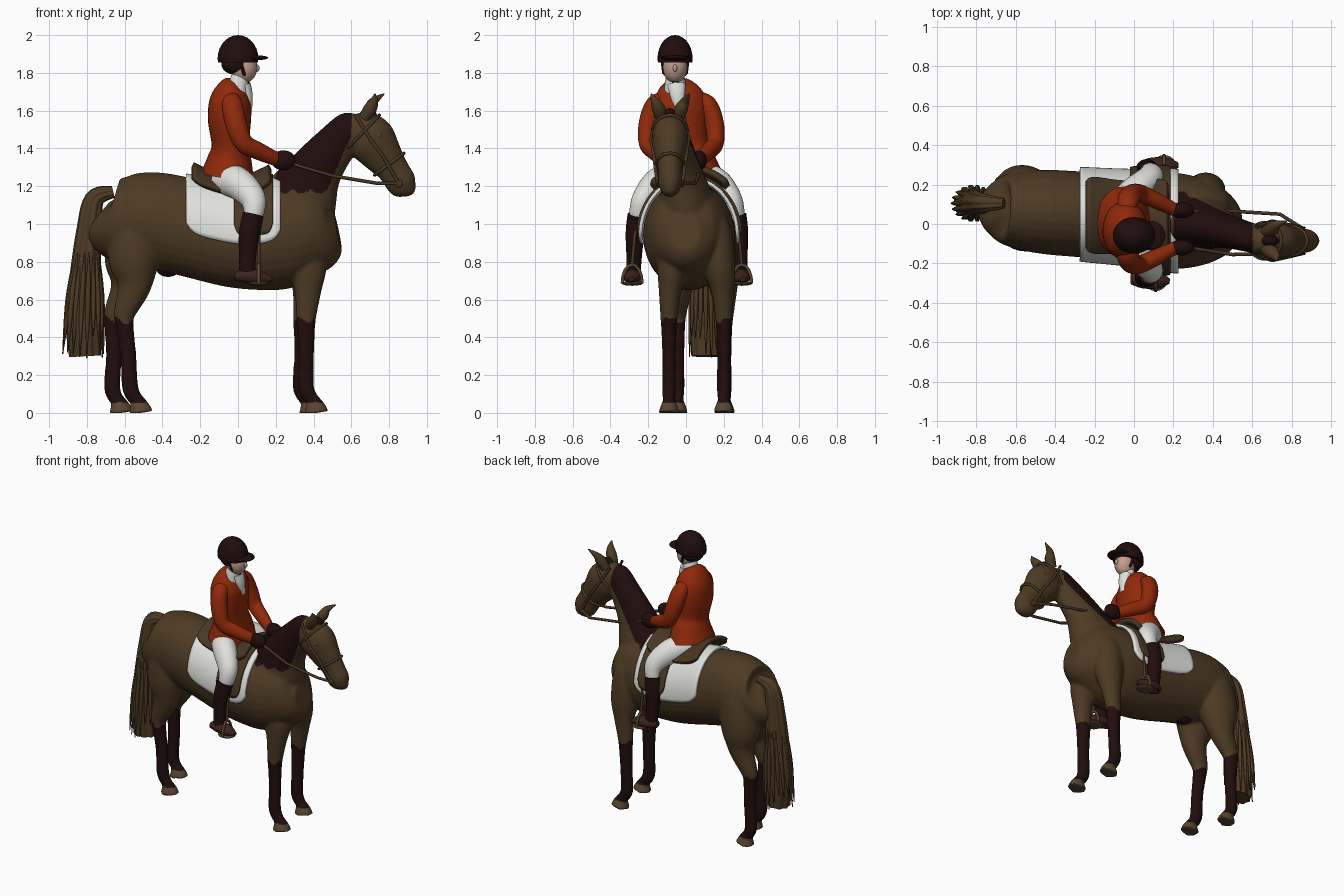
import bpy, bmesh, math, random
from mathutils import Vector, Matrix

random.seed(4)
if "Cube" in bpy.data.objects:
    bpy.data.objects.remove(bpy.data.objects["Cube"], do_unlink=True)

def material(name, *colour):
    mat = bpy.data.materials.new(name)
    mat.use_nodes = True
    mat.diffuse_color = (*colour, 1)
    mat.node_tree.nodes["Principled BSDF"].inputs["Base Color"].default_value = (*colour, 1)
    return mat

COAT = material("brown coat", .075, .043, .017)
DARK = material("dark maroon", .015, .004, .004)
HOOF = material("hoof brown", .1, .06, .03)
LEATHER = material("saddle leather", .065, .038, .017)
SHOE = material("boot leather", .045, .017, .012)
WHITE = material("white cloth", .75, .75, .72)
RED = material("red jacket", .28, .022, .003)
SKIN = material("skin", .55, .34, .27)

def make_object(name, bm, *materials):
    bmesh.ops.recalc_face_normals(bm, faces=bm.faces)
    mesh = bpy.data.meshes.new(name)
    bm.to_mesh(mesh)
    bm.free()
    for mat in materials:
        mesh.materials.append(mat)
    mesh.shade_smooth()
    mesh.set_sharp_from_angle(angle=math.radians(60))
    obj = bpy.data.objects.new(name, mesh)
    bpy.context.collection.objects.link(obj)
    return obj

def upright(points, y, drift=0, tuck=0):
    """Turn (x, z, radius) into sections (x, y, z, radius), tucked inward towards the top."""
    return [(x, y + drift * x + tuck * max(z - .6, 0), z, radius) for x, z, radius in points]

def mirrored(sections, middle, lean=0):
    return [(x + lean * (1 - z), 2 * middle - y, z, radius) for x, y, z, radius in sections]

def spline(sections, steps=6):
    """Smoothly fill in rows between the sections."""
    rows, last = [], len(sections) - 1
    for i in range(last):
        quad = [sections[min(max(i + k, 0), last)] for k in (-1, 0, 1, 2)]
        for t in (step / steps for step in range(steps)):
            rows.append([b + t / 2 * (c - a + t * (2 * a - 5 * b + 4 * c - d + t * (3 * (b - c) + d - a)))
                         for a, b, c, d in zip(*quad)])
    return rows + [sections[-1]]

def ring(rows, i, flat, sides=28, ridge=0, grow=0):
    """Ellipse of points around one row, square to the path."""
    centre, radius = Vector(rows[i][:3]), max(rows[i][3], .002) + grow
    path = (Vector(rows[min(i + 1, len(rows) - 1)][:3]) - Vector(rows[max(i - 1, 0)][:3])).normalized()
    side = Vector((0, 1, 0))
    side = (side - path * side.dot(path)).normalized()
    turns = [math.tau * k / sides for k in range(sides)]
    return [centre + radius * (1 + ridge * math.sin(turn * 9))
            * (path.cross(side) * math.cos(turn) + side * flat * math.sin(turn)) for turn in turns]

def add_loft(bm, sections, flat=1, sides=28, ridge=0):
    rows = spline(sections)
    loops = [[bm.verts.new(p) for p in ring(rows, i, flat, sides, ridge)] for i in range(len(rows))]
    for near, far in zip(loops, loops[1:]):
        for k in range(sides):
            bm.faces.new((near[k - 1], near[k], far[k], far[k - 1]))
    bm.faces.new(loops[0])
    bm.faces.new(loops[-1])

def loft(name, mat, sections, flat=1, sides=28, ridge=0):
    bm = bmesh.new()
    add_loft(bm, sections, flat, sides, ridge)
    return make_object(name, bm, mat)

def ball(name, mat, centre, radii, floor=0):
    bm = bmesh.new()
    place = Matrix.Translation(centre) @ Matrix.Diagonal((*radii, 1))
    bmesh.ops.create_uvsphere(bm, u_segments=24, v_segments=14, radius=1, matrix=place)
    for vert in bm.verts:
        vert.co.z = max(vert.co.z, floor)
    return make_object(name, bm, mat)

def strap(name, mat, points, closed=False):
    curve = bpy.data.curves.new(name, "CURVE")
    curve.dimensions = "3D"
    curve.bevel_depth = .009
    line = curve.splines.new("POLY")
    line.points.add(len(points) - 1)
    for point, position in zip(line.points, points):
        point.co = (*position, 1)
    line.use_cyclic_u = closed
    curve.materials.append(mat)
    bpy.context.collection.objects.link(bpy.data.objects.new(name, curve))

# Horse: barrel, neck, head and legs fused into one skin
POLL_Y, BARREL_FLAT, HEAD_FLAT = -.085, .84, .75
barrel = upright([(-.725, 1.06, .08), (-.68, 1.03, .195), (-.58, 1.02, .235), (-.45, 1.02, .255), (-.25, .98, .26),
                  (0, .93, .27), (.2, .94, .29), (.35, .95, .26), (.47, .95, .19), (.53, .96, .1)], .03, -.07)
neck = upright([(.27, 1, .21), (.33, 1.13, .2), (.41, 1.28, .145), (.51, 1.41, .115), (.61, 1.51, .1), (.65, 1.55, .05)],
               .09, -.27)
head = upright([(.6, 1.56, .06), (.63, 1.52, .1), (.7, 1.45, .13), (.76, 1.37, .11), (.82, 1.29, .085),
                (.87, 1.21, .08), (.9, 1.17, .05), (.91, 1.15, .02)], POLL_Y)
foreleg = upright([(.34, 1.1, .03), (.35, .98, .1), (.37, .78, .1), (.37, .64, .07), (.36, .5, .053), (.36, .4, .046),
                   (.36, .28, .042), (.36, .13, .043), (.4, .06, .036)], -.09, 0, .13)
hindleg = upright([(-.53, 1.18, .04), (-.54, 1.05, .13), (-.55, .82, .138), (-.55, .67, .09), (-.6, .53, .058),
                   (-.6, .46, .048), (-.58, .3, .042), (-.57, .13, .043), (-.53, .06, .036)], -.045, 0, .1)
bm = bmesh.new()
add_loft(bm, barrel, BARREL_FLAT)
add_loft(bm, neck, .7)
add_loft(bm, head, HEAD_FLAT)
for leg in (foreleg, hindleg, mirrored(foreleg, .055, -.03), mirrored(hindleg, .08, -.11)):
    add_loft(bm, leg, .85)
    x, y = leg[-1][:2]
    add_loft(bm, upright([(x, .07, .036), (x + .01, .03, .055), (x + .015, 0, .066)], y), .85)
horse = make_object("horse_body", bm, COAT, DARK, HOOF)
fuse = horse.modifiers.new("fuse", "REMESH")
fuse.mode = "VOXEL"
fuse.voxel_size = .0095
horse.modifiers.new("relax", "SMOOTH").iterations = 8
skin = bpy.data.meshes.new_from_object(horse.evaluated_get(bpy.context.evaluated_depsgraph_get()))
horse.modifiers.clear()
horse.data = skin
skin.materials.clear()
for mat in (COAT, DARK, HOOF):
    skin.materials.append(mat)
skin.shade_smooth()
for vert in skin.vertices:
    vert.co.z = max(vert.co.z, 0)
for face in skin.polygons:
    x, y, z = face.center
    mane_front = .45 * z - .06 if y < -.01 - .1 * x else z - .87
    mane = z > 1.17 + .01 * math.sin(x * 70) and .2 < x < min(mane_front, .6)
    hock_slant = max(-x - .62, -.1) / 4 if x < 0 else 0
    sock = z < .49 + hock_slant + .015 * math.sin(x * 60 + y * 40)
    face.material_index = 2 if z < .055 else int(mane or sock)

# Ears, eyes, forelock and sheath
for s, side in ((-1, "right"), (1, "left")):
    loft(side + "_ear", COAT, [(.67, POLL_Y + s * .045, 1.56, .03), (.7, POLL_Y + s * .06, 1.61, .035),
                               (.72, POLL_Y + s * .08, 1.65, .023), (.75 + s * .025, POLL_Y + s * .1, 1.69, .003)])
    ball(side + "_eye", COAT, (.745, POLL_Y + s * .08, 1.465), (.022, .013, .018))
ball("forelock", DARK, (.69, POLL_Y, 1.575), (.045, .03, .04))
ball("sheath", DARK, (-.37, .06, .76), (.06, .045, .04))

# Tail with loose strands
tail_y, strands = .105, 18
loft("tail", COAT, upright([(-.66, 1.17, .03), (-.76, 1.13, .05), (-.79, .95, .065), (-.81, .7, .08),
                            (-.82, .5, .09), (-.81, .3, .08)], tail_y), .9, 54, .07)
for turn in (math.tau * i / strands for i in range(strands)):
    out, across = .09 * math.cos(turn), .08 * math.sin(turn)
    loft("tail_strand", COAT, [(-.8 + out * .7, tail_y + across * .8, .85, .004), (-.81 + out, tail_y + across, .6, .014),
                               (-.82 + out * 1.2, tail_y + across * 1.1, random.uniform(.28, .42), .003)], 1, 6)

# Bridle and reins
for name, row in (("noseband", 22), ("browband", 9)):
    strap(name, LEATHER, ring(spline(head), row, HEAD_FLAT, grow=.004), True)
for s, side in ((-1, "right"), (1, "left")):
    bit = Vector((.85, POLL_Y + s * .066, 1.215))
    ball(side + "_bit_ring", LEATHER, bit, (.022, .008, .022))
    strap(side + "_cheek_strap", LEATHER, [(.62, POLL_Y + s * .07, 1.58), (.7, POLL_Y + s * .1, 1.45),
                                           (.77, POLL_Y + s * .085, 1.355), bit])
    strap(side + "_rein", LEATHER, [(.25, -.025 + s * .09, 1.33), (.5, -.045 + s * .11, 1.255),
                                    (.74, -.05 + s * .1, 1.215), bit])

# Saddle pad, flaps and seat draped over the barrel
def drape(name, mat, back, front, angle, gap, rise, thickness, columns=24, half=20):
    bm, strips, rows = bmesh.new(), [], spline(barrel)
    for i in range(columns + 1):
        u = 2 * i / columns - 1
        place = back + (front - back) * i / columns
        k = next(k for k, row in enumerate(rows) if row[0] > place)
        low, high = rows[k - 1], rows[k]
        t = (place - low[0]) / (high[0] - low[0])
        x, y, z, radius = (a + (b - a) * t for a, b in zip(low, high))
        lift = gap + rise * u * u
        turns = [math.radians(angle) * (1 - .12 * u ** 8) * j / half for j in range(-half, half + 1)]
        strips.append([bm.verts.new((x, y + (radius * BARREL_FLAT + lift) * math.sin(turn),
                                     z + (radius + lift) * math.cos(turn))) for turn in turns])
    for near, far in zip(strips, strips[1:]):
        for j in range(2 * half):
            bm.faces.new((near[j], near[j + 1], far[j + 1], far[j]))
    shell = make_object(name, bm, mat).modifiers.new("thickness", "SOLIDIFY")
    shell.thickness, shell.offset = thickness, 0

drape("saddle_pad", WHITE, -.275, .225, 97, .014, 0, .018)
drape("saddle_flaps", LEATHER, -.02, .185, 88, .03, 0, .014)
drape("saddle_seat", LEATHER, -.24, .17, 42, .04, .035, .03)

# Rider: legs, boots, stirrups, sleeves and gloves
breeches = [(-.08, -.06, 1.24, .09), (0, -.15, 1.215, .085), (.075, -.22, 1.14, .07), (.085, -.25, 1.07, .055), (.065, -.255, 1, .045)]
boot = [(.08, -.26, 1.05, .055), (.06, -.27, .95, .055), (.05, -.275, .82, .045), (.05, -.28, .7, .042)]
foot = [(-.015, -.28, .72, .022), (.04, -.28, .725, .038), (.12, -.285, .715, .036), (.18, -.29, .707, .012)]
sleeve = [(-.035, -.1, 1.67, .04), (-.03, -.165, 1.63, .055), (-.01, -.2, 1.53, .056),
          (.03, -.205, 1.43, .05), (.11, -.17, 1.385, .046), (.21, -.12, 1.34, .036)]
for side in ("right", "left"):
    if side == "left":
        breeches, sleeve = mirrored(breeches, .005), mirrored(sleeve, -.025)
        boot, foot = mirrored(boot, .005, .1), mirrored(foot, .005, .15)
    for part, mat, sections, flat in (("breeches", WHITE, breeches, .9), ("boot", DARK, boot, .9),
                                      ("boot_foot", SHOE, foot, 1.2), ("sleeve", RED, sleeve, .9)):
        loft(side + "_" + part, mat, sections, flat)
    ball(side + "_glove", DARK, Vector(sleeve[-1][:3]) + Vector((.03, 0, -.003)), (.065, .04, .053))
    tread = Vector(foot[2][:3]) - Vector((.01, 0, .03))
    ball(side + "_stirrup_tread", HOOF, tread, (.06, .055, .012))
    strap(side + "_stirrup_iron", HOOF, [tread + Vector((0, .052 * math.cos(turn), .1 * math.sin(turn)))
                                         for turn in (math.pi * k / 8 for k in range(9))])
    strap(side + "_stirrup_leather", LEATHER, [tread + Vector((0, 0, .1)), (tread.x, tread.y * .93, 1)])

# Jacket, collar and stock
loft("jacket", RED, [(-.055, .01, 1.26, .14), (-.045, 0, 1.34, .118), (-.04, -.015, 1.42, .1), (-.045, -.03, 1.55, .114),
                     (-.04, -.035, 1.65, .11), (-.025, -.045, 1.72, .08), (-.01, -.05, 1.75, .045)], 1.3)
rider_y = -.058
loft("collar", WHITE, upright([(-.005, 1.7, .056), (.005, 1.755, .05), (.01, 1.785, .045)], rider_y), 1.05)
loft("stock_tie", WHITE, [(.06, -.035, 1.6, .014), (.052, -.045, 1.68, .026), (.035, -.05, 1.74, .032)], 1.5)

# Head, nose, helmet, peak and chin strap
ball("face", SKIN, (.03, rider_y, 1.83), (.072, .064, .085))
ball("nose", SKIN, (.1, rider_y, 1.825), (.014, .012, .02))
ball("hair", DARK, (-.01, rider_y, 1.845), (.078, .072, .055))
ball("helmet", DARK, (0, rider_y, 1.875), (.108, .093, .125), 1.855)
ball("helmet_peak", DARK, (.08, rider_y, 1.88), (.08, .075, .014))
strap("chin_strap", DARK, [(.01, rider_y - .068, 1.87), (.03, rider_y - .06, 1.8), (.055, rider_y, 1.745),
                           (.03, rider_y + .06, 1.8), (.01, rider_y + .068, 1.87)])
